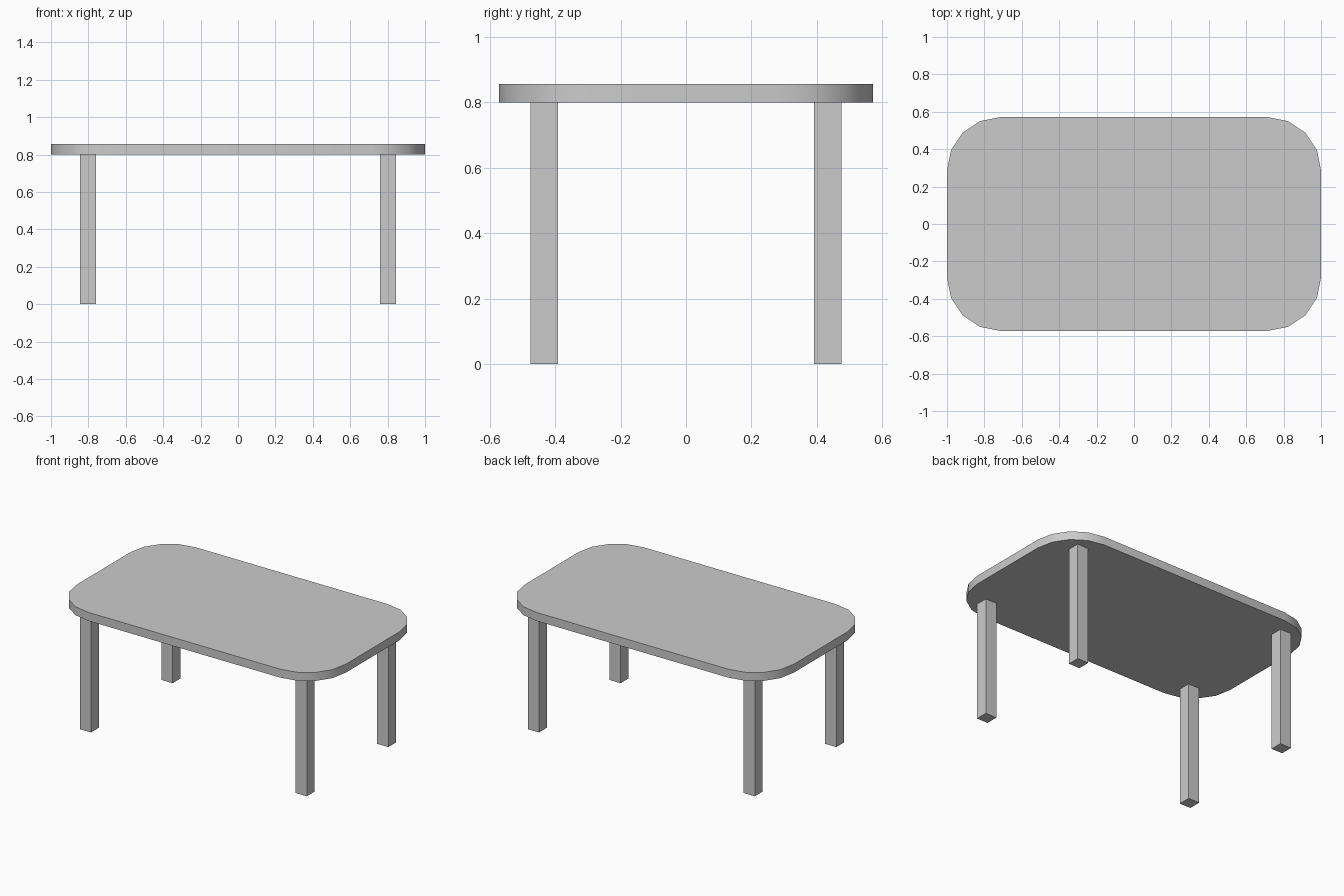
import bpy, bmesh, math

if "Cube" in bpy.data.objects:
    bpy.data.objects.remove(bpy.data.objects["Cube"])

TOP_X, TOP_Y = 1.0, 0.5715
CORNER_R, CORNER_SEGS = 0.286, 4
LEG_H, TOP_H = 0.80, 0.857
LEG_X, LEG_Y, LEG_W = 0.802, 0.433, 0.083


def add_object(name, bm):
    bmesh.ops.recalc_face_normals(bm, faces=bm.faces)
    mesh = bpy.data.meshes.new(name)
    bm.to_mesh(mesh)
    bm.free()
    obj = bpy.data.objects.new(name, mesh)
    bpy.context.collection.objects.link(obj)
    return obj


def prism(name, outline, z0, z1):
    bm = bmesh.new()
    face = bm.faces.new([bm.verts.new((x, y, z0)) for x, y in outline])
    ext = bmesh.ops.extrude_face_region(bm, geom=[face], use_keep_orig=True)
    verts = [g for g in ext["geom"] if isinstance(g, bmesh.types.BMVert)]
    bmesh.ops.translate(bm, verts=verts, vec=(0, 0, z1 - z0))
    return add_object(name, bm)


# Tabletop: rounded rectangle with four segments per corner
outline = []
for q, (sx, sy) in enumerate([(1, 1), (-1, 1), (-1, -1), (1, -1)]):
    for i in range(CORNER_SEGS + 1):
        a = math.radians(90) * (q + i / CORNER_SEGS)
        outline.append((sx * (TOP_X - CORNER_R) + CORNER_R * math.cos(a),
                        sy * (TOP_Y - CORNER_R) + CORNER_R * math.sin(a)))
tabletop = prism("tabletop", outline, LEG_H, TOP_H)
bpy.context.view_layer.objects.active = tabletop
tabletop.select_set(True)
bpy.ops.object.shade_smooth_by_angle(angle=math.radians(30))
tabletop.select_set(False)

# Four square legs
h = LEG_W / 2
for side, sx in (("left", -1), ("right", 1)):
    for end, sy in (("front", -1), ("back", 1)):
        cx, cy = sx * LEG_X, sy * LEG_Y
        prism(f"{end}_{side}_leg",
              [(cx - h, cy - h), (cx + h, cy - h), (cx + h, cy + h), (cx - h, cy + h)],
              0, LEG_H)
